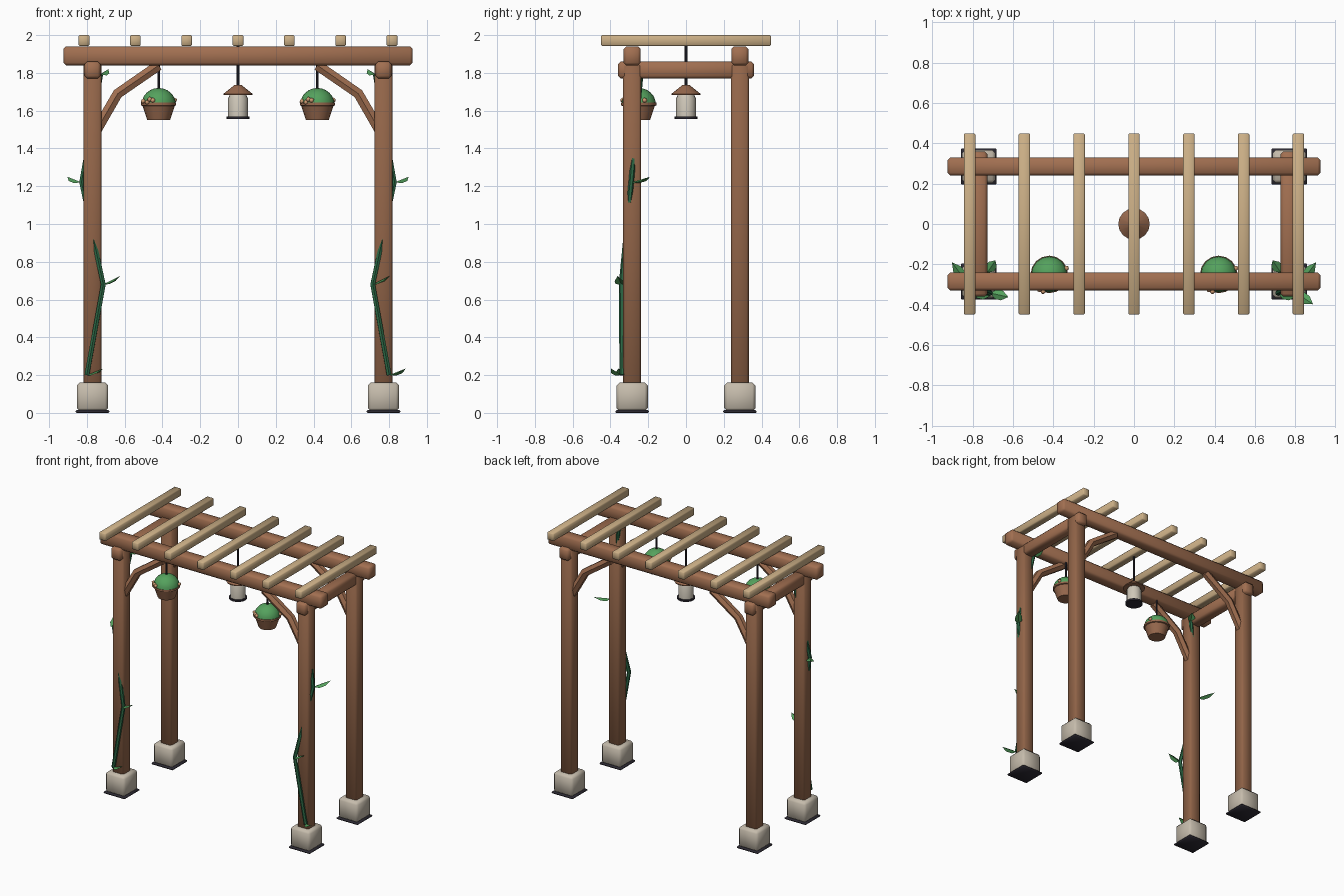
import bpy, bmesh, math
from mathutils import Vector, Matrix

cube = bpy.data.objects.get("Cube")
if cube:
    bpy.data.objects.remove(cube, do_unlink=True)


def material(name, r, g, b):
    m = bpy.data.materials.new(name)
    m.use_nodes = True
    m.diffuse_color = (r, g, b, 1)
    bsdf = m.node_tree.nodes["Principled BSDF"]
    bsdf.inputs["Base Color"].default_value = (r, g, b, 1)
    bsdf.inputs["Roughness"].default_value = 0.8
    return m


WOOD = material("brown wood", 0.36, 0.16, 0.082)
POST = material("dark brown wood", 0.29, 0.13, 0.066)
SLAT = material("pale wood", 0.60, 0.43, 0.24)
STONE = material("stone", 0.56, 0.50, 0.41)
METAL = material("dark metal", 0.025, 0.022, 0.032)
VINE = material("dark green", 0.025, 0.14, 0.06)
LEAF = material("leaf green", 0.09, 0.36, 0.11)
CLAY = material("clay", 0.31, 0.14, 0.075)
BLOOM = material("peach", 0.62, 0.33, 0.17)
GLASS = material("lantern cream", 0.62, 0.57, 0.48)


def finish(name, bm, mat, angle=None):
    bmesh.ops.recalc_face_normals(bm, faces=bm.faces[:])
    mesh = bpy.data.meshes.new(name)
    bm.to_mesh(mesh)
    bm.free()
    mesh.materials.append(mat)
    ob = bpy.data.objects.new(name, mesh)
    bpy.context.collection.objects.link(ob)
    smooth(ob, angle)
    return ob


def smooth(ob, angle):
    if angle:
        bpy.ops.object.select_all(action='DESELECT')
        ob.select_set(True)
        bpy.context.view_layer.objects.active = ob
        bpy.ops.object.shade_smooth_by_angle(angle=math.radians(angle))


def box(name, mat, centre, size, bevel=0.01):
    """Chamfered box."""
    bm = bmesh.new()
    bmesh.ops.create_cube(bm, size=1)
    bmesh.ops.scale(bm, vec=size, verts=bm.verts)
    bmesh.ops.bevel(bm, geom=bm.edges[:], offset=bevel, segments=1, affect='EDGES')
    bmesh.ops.translate(bm, vec=centre, verts=bm.verts)
    return finish(name, bm, mat, 50)


def lathe(name, mat, x, y, profile, sides=16):
    """Revolve (radius, z) points around a vertical axis."""
    bm = bmesh.new()
    vs = [bm.verts.new((x + r, y, z)) for r, z in profile]
    es = [bm.edges.new(pair) for pair in zip(vs, vs[1:])]
    bmesh.ops.spin(bm, geom=vs + es, cent=(x, y, 0), axis=(0, 0, 1),
                   angle=math.tau, steps=sides)
    bmesh.ops.remove_doubles(bm, verts=bm.verts[:], dist=0.0005)
    return finish(name, bm, mat, 35)


def rod(name, mat, x, y, z0, z1, r):
    return lathe(name, mat, x, y, [(0, z0), (r, z0), (r, z1), (0, z1)], 8)


def tube(name, mat, points, radius, resolution=1):
    """Round bar along a polyline."""
    cu = bpy.data.curves.new(name, 'CURVE')
    cu.dimensions = '3D'
    cu.bevel_depth = radius
    cu.bevel_resolution = resolution
    cu.use_fill_caps = True
    sp = cu.splines.new('POLY')
    sp.points.add(len(points) - 1)
    for p, co in zip(sp.points, points):
        p.co = (*co, 1)
    ob = bpy.data.objects.new(name, cu)
    bpy.context.collection.objects.link(ob)
    cu.materials.append(mat)
    bpy.ops.object.select_all(action='DESELECT')
    ob.select_set(True)
    bpy.context.view_layer.objects.active = ob
    bpy.ops.object.convert(target='MESH')
    smooth(bpy.context.object, 50)


def leaf(name, start, tip):
    """Thin pointed leaf, slightly arched across its midrib."""
    a, b = Vector(start), Vector(tip)
    side = (b - a).cross(Vector((0, 0, 1))).normalized() * 0.024
    drop = Vector((0, 0, -0.012))
    bm = bmesh.new()
    rib = [bm.verts.new(a.lerp(b, t)) for t in (0, 0.5, 1)]
    for s in (-1, 1):
        edge = [bm.verts.new(a.lerp(b, t) + side * s + drop) for t in (0.3, 0.65)]
        bm.faces.new([rib[0], rib[1], rib[2], edge[1], edge[0]])
    bmesh.ops.solidify(bm, geom=bm.faces[:], thickness=0.005)
    return finish(name, bm, LEAF)


# Posts, stone feet and corner braces
PX, PY = 0.77, 0.285
for sx, xs in ((1, "left"), (-1, "right")):
    for sy, ys in ((-1, "front"), (1, "back")):
        tag = f"{ys}_{xs}"
        x, y = sx * PX, sy * PY
        box("post_" + tag, POST, (x, y, 1.0), (0.095, 0.095, 1.70), 0.012)
        box("foot_" + tag, STONE, (x, y, 0.085), (0.165, 0.165, 0.152), 0.016)
        box("foot_plate_" + tag, METAL, (x, y, 0.007), (0.178, 0.178, 0.014), 0.005)
        tube("brace_" + tag, WOOD, [(sx * 0.75, y, 1.495), (sx * 0.637, y, 1.69),
                                    (sx * 0.42, y, 1.84)], 0.031)
    # Short tie between front and back posts
    box("side_tie_" + xs, WOOD, (sx * PX, 0, 1.815), (0.085, 0.72, 0.09), 0.014)

# Long beams and roof slats
for sy, ys in ((-1, "front"), (1, "back")):
    box("beam_" + ys, WOOD, (0, sy * PY, 1.89), (1.85, 0.09, 0.10), 0.014)
for i in range(7):
    box(f"roof_slat_{i + 1}", SLAT, ((i - 3) * 0.2717, 0, 1.971), (0.057, 0.90, 0.058), 0.006)

# Hanging flower pots
for sx, xs in ((1, "left"), (-1, "right")):
    x, y = sx * 0.42, -0.25
    rod("pot_cord_" + xs, METAL, x, y, 1.70, 1.86, 0.007)
    lathe("pot_" + xs, CLAY, x, y, [(0, 1.55), (0.06, 1.55), (0.085, 1.625),
                                    (0.093, 1.628), (0.093, 1.642), (0, 1.642)])
    dome = [(0.09 * math.cos(t * math.pi / 12), 1.635 + 0.085 * math.sin(t * math.pi / 12))
            for t in range(7)]
    lathe("pot_foliage_" + xs, LEAF, x, y, [(0, 1.635)] + dome)
    for i, (deg, z) in enumerate(((205, 1.65), (228, 1.645), (238, 1.66), (250, 1.655), (20, 1.655))):
        t = math.radians(deg)
        bm = bmesh.new()
        bmesh.ops.create_icosphere(bm, subdivisions=1, radius=0.014, matrix=Matrix.Translation(
            (x + 0.09 * math.cos(t), y + 0.09 * math.sin(t), z)))
        finish(f"blossom_{xs}_{i + 1}", bm, BLOOM, 60)

# Centre lantern
rod("lantern_cord", METAL, 0, 0, 1.72, 1.95, 0.007)
lathe("lantern_roof", CLAY, 0, 0, [(0, 1.682), (0.078, 1.682), (0.078, 1.688),
                                   (0.02, 1.735), (0, 1.735)])
lathe("lantern_body", GLASS, 0, 0, [(0, 1.565), (0.052, 1.565), (0.052, 1.665),
                                    (0.042, 1.685), (0, 1.685)])
lathe("lantern_base", METAL, 0, 0, [(0, 1.555), (0.062, 1.555), (0.062, 1.568), (0, 1.568)])

# Vines winding up the front posts
for sx, xs in ((1, "left"), (-1, "right")):
    path = [(sx * 0.80, -0.338, 0.20), (sx * 0.713, -0.342, 0.68),
            (sx * 0.828, -0.29, 1.22), (sx * 0.727, -0.24, 1.79)]
    tube("vine_" + xs, VINE, path, 0.014)
    steps = [(0.088, -0.06 if sx > 0 else -0.02, 0.035), (0.09, -0.02, 0.045),
             (sx * 0.075, 0.10, 0.03), (-sx * 0.04, 0.06, 0.03)]
    for i, (p, d) in enumerate(zip(path, steps)):
        leaf(f"vine_leaf_{xs}_{i + 1}", p, Vector(p) + Vector(d))
